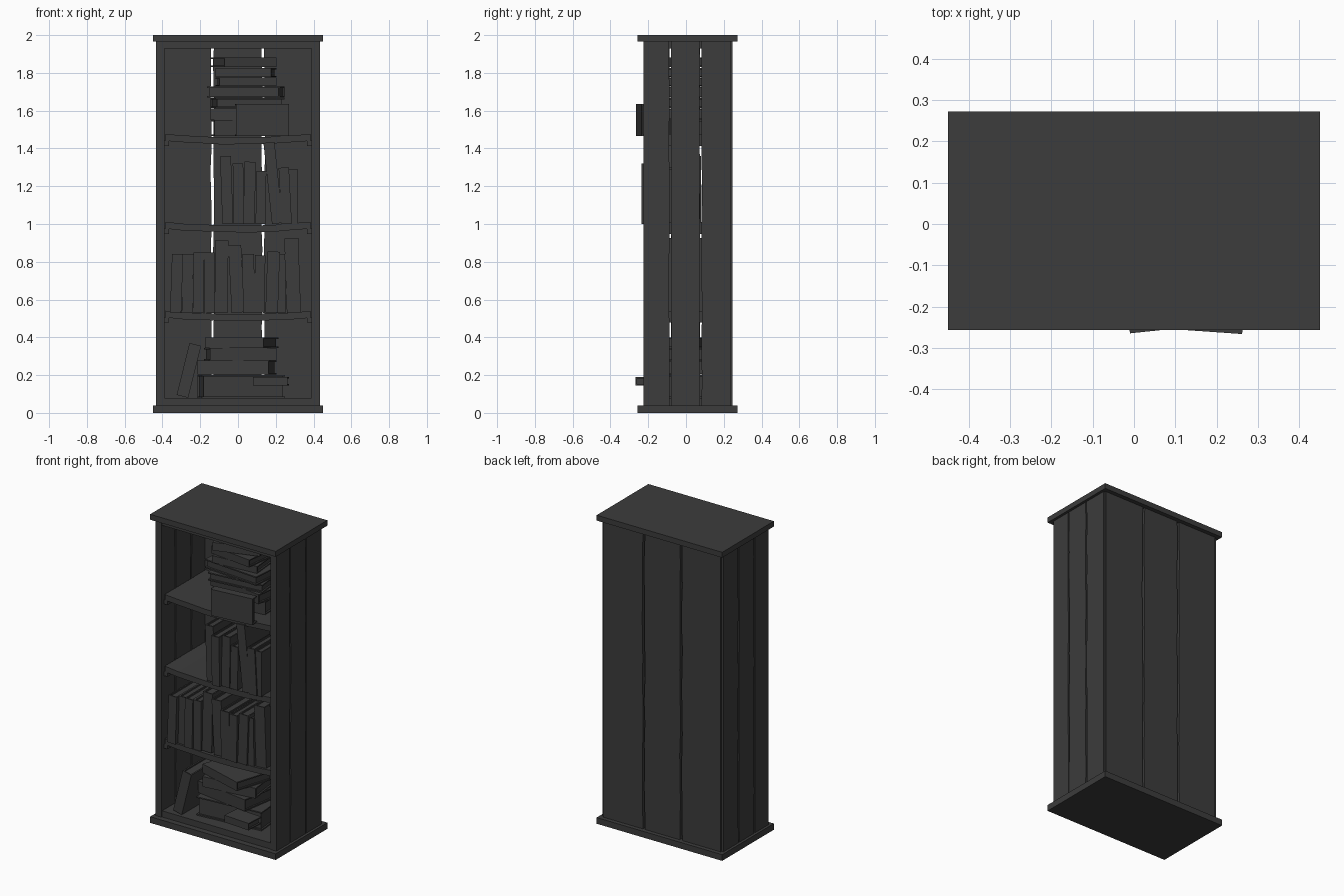
import bpy, bmesh, math, random
from mathutils import Matrix, Vector

random.seed(4)
cube = bpy.data.objects.get("Cube")
if cube:
    bpy.data.objects.remove(cube, do_unlink=True)

# One dark colour for everything
dark = bpy.data.materials.new("charcoal")
dark.use_nodes = True
COLOUR = (0.045, 0.045, 0.045, 1)
dark.diffuse_color = COLOUR
dark.node_tree.nodes["Principled BSDF"].inputs["Base Color"].default_value = COLOUR


def add_box(bm, lo, hi):
    lo, hi = Vector(lo), Vector(hi)
    size = hi - lo
    bmesh.ops.create_cube(bm, size=1, matrix=Matrix.Translation((lo + hi) / 2)
                          @ Matrix.Diagonal((*size, 1)))


def finish(name, bm, matrix=None):
    bmesh.ops.recalc_face_normals(bm, faces=bm.faces)
    mesh = bpy.data.meshes.new(name)
    bm.to_mesh(mesh)
    bm.free()
    mesh.materials.append(dark)
    obj = bpy.data.objects.new(name, mesh)
    if matrix:
        obj.matrix_world = matrix
    bpy.context.collection.objects.link(obj)
    return obj


def box(name, lo, hi):
    bm = bmesh.new()
    add_box(bm, lo, hi)
    return finish(name, bm)


def slab(name, outline, axis, start, end):
    """Extrude an outline of 3D points along one axis."""
    bm = bmesh.new()
    verts = []
    for p in outline:
        p = list(p)
        p.insert(axis, start)
        verts.append(bm.verts.new(p))
    face = bm.faces.new(verts)
    move = Vector((0, 0, 0))
    move[axis] = end - start
    new = bmesh.ops.extrude_face_region(bm, geom=[face])["geom"]
    bmesh.ops.translate(bm, vec=move, verts=[v for v in new if isinstance(v, bmesh.types.BMVert)])
    return finish(name, bm)


def plank(name, a, b, axis, start, end, rough_a, rough_b, z0=0.04, z1=1.965):
    """Upright board whose split edges wander a little."""
    steps = 14
    heights = [z0 + (z1 - z0) * i / steps for i in range(steps + 1)]
    left = [(a + random.uniform(-1, 1) * rough_a, z) for z in heights]
    right = [(b + random.uniform(-1, 1) * rough_b, z) for z in heights]
    return slab(name, left + right[::-1], axis, start, end)


# Case: overhanging caps, floor and ceiling
box("base_board", (-0.45, -0.257, 0), (0.45, 0.272, 0.04))
box("top_board", (-0.45, -0.257, 1.965), (0.45, 0.272, 2))
box("floor_board", (-0.39, -0.22, 0.04), (0.39, 0.22, 0.08))
box("ceiling_board", (-0.39, -0.22, 1.93), (0.39, 0.22, 1.965))

# Three planks on each side and at the back, with gaps between
for side, word in ((1, "left"), (-1, "right")):
    x0, x1 = sorted((side * 0.39, side * 0.433))
    plank(f"{word}_front_plank", -0.225, -0.089, 0, x0, x1, 0, 0.002)
    plank(f"{word}_middle_plank", -0.079, 0.073, 0, x0, x1, 0.002, 0.002)
    plank(f"{word}_rear_plank", 0.083, 0.235, 0, x0, x1, 0.002, 0)
plank("back_right_plank", -0.42, -0.142, 1, 0.22, 0.245, 0, 0.004)
plank("back_middle_plank", -0.129, 0.126, 1, 0.22, 0.245, 0.003, 0.004)
plank("back_left_plank", 0.139, 0.42, 1, 0.22, 0.245, 0.004, 0)

# Sagging shelves on cleats
for level, top in (("lower", 0.54), ("middle", 1.01), ("upper", 1.475)):
    xs = [-0.385 + 0.77 * i / 8 for i in range(9)]
    sag = [-0.017 * (1 - (x / 0.385) ** 2) + random.uniform(-1, 1) * 0.002 for x in xs]
    under = [(x, top - 0.036 + s) for x, s in zip(xs, sag)]
    over = [(x, top + s) for x, s in zip(xs, sag)]
    slab(f"{level}_shelf", under + over[::-1], 1, -0.2, 0.22)
    for side, word in ((1, "left"), (-1, "right")):
        x0, x1 = sorted((side * 0.365, side * 0.39))
        box(f"{level}_{word}_cleat", (x0, -0.2, top - 0.062), (x1, 0.2, top - 0.034))


def book(name, thick, tall, deep, matrix):
    """Covers, spine and recessed pages; spine faces -y, thickness runs along x."""
    t, h, d, c = thick / 2, tall / 2, deep / 2, min(0.008, thick * 0.15)
    bm = bmesh.new()
    add_box(bm, (-t, -d, -h), (-t + c, d, h))
    add_box(bm, (t - c, -d, -h), (t, d, h))
    add_box(bm, (-t + c, -d, -h), (t - c, -d + c, h))
    add_box(bm, (-t + c, -d + c, -h + 0.01), (t - c, d - 0.012, h - 0.01))
    return finish(name, bm, matrix)


def standing(name, x0, x1, z0, z1, front, deep, lean=0):
    """Upright book filling x0..x1; lean in degrees, positive tips toward +x."""
    a = math.radians(lean)
    span, rise = x1 - x0, z1 - z0
    s, c = abs(math.sin(a)), math.cos(a)
    tall = (rise * c - span * s) / (c * c - s * s)
    thick = (span * c - rise * s) / (c * c - s * s)
    place = Matrix.Translation(((x0 + x1) / 2, front + deep / 2, (z0 + z1) / 2))
    book(name, thick, tall, deep, place @ Matrix.Rotation(a, 4, "Y"))


def lying(name, x0, x1, z0, z1, y, deep, yaw=0, flip=False):
    """Flat book filling x0..x1, turned by yaw; flip shows the page edge in front."""
    a = math.radians(yaw)
    tall = (x1 - x0 - deep * abs(math.sin(a))) / math.cos(a)
    place = Matrix.Translation(((x0 + x1) / 2, y, (z0 + z1) / 2))
    turn = Matrix.Rotation(a + (math.pi if flip else 0), 4, "Z")
    book(name, z1 - z0, tall, deep, place @ turn @ Matrix.Rotation(math.pi / 2, 4, "Y"))


# Middle shelf row: x0, x1, top, lean
row = [(-0.095, -0.025, 1.36, -2), (-0.028, 0.033, 1.32, -1), (0.03, 0.094, 1.33, 1),
       (0.093, 0.15, 1.28, 1), (0.135, 0.238, 1.435, -6), (0.215, 0.285, 1.3, -3),
       (0.265, 0.315, 1.29, 0)]
for i, (x0, x1, top, lean) in enumerate(row):
    standing(f"middle_shelf_book_{i + 1}", x0, x1, 1.0, top,
             -0.24 + random.uniform(0, 0.04), 0.28, lean)

# Lower shelf row
row = [(-0.36, -0.29, 0.84, 2), (-0.298, -0.235, 0.84, 1), (-0.24, -0.178, 0.85, 1),
       (-0.178, -0.125, 0.85, 0), (-0.125, -0.05, 0.915, 1), (-0.052, 0.035, 0.89, -3),
       (0.022, 0.09, 0.84, -1), (0.085, 0.145, 0.835, 1), (0.145, 0.222, 0.855, 2),
       (0.198, 0.255, 0.84, -1), (0.245, 0.333, 0.925, -2)]
for i, (x0, x1, top, lean) in enumerate(row):
    standing(f"lower_shelf_book_{i + 1}", x0, x1, 0.53, top,
             -0.225 + random.uniform(0, 0.04), 0.27, lean)

# Upper shelf stack: x0, x1, bottom, top, y, yaw, flipped
stack = [(-0.14, 0.25, 1.465, 1.55, 0.03, 4, False), (-0.145, 0.27, 1.55, 1.612, 0.02, -8, False),
         (-0.145, 0.245, 1.614, 1.667, 0, 6, True), (-0.165, 0.245, 1.67, 1.728, 0, -5, True),
         (-0.12, 0.205, 1.73, 1.775, 0.01, 5, False), (-0.12, 0.205, 1.777, 1.825, 0, -7, False),
         (-0.145, 0.205, 1.83, 1.882, 0, 18, False)]
for i, (x0, x1, z0, z1, y, yaw, flip) in enumerate(stack):
    lying(f"upper_stack_book_{i + 1}", x0, x1, z0, z1, y, 0.24, yaw, flip)
# Book propped upright against the stack
lying("upper_front_book", -0.015, 0.27, 1.465, 1.635, -0.225, 0.05, 6)

# Bottom stack
stack = [(-0.215, 0.25, 0.08, 0.2, 0.0, 5, True), (-0.215, 0.205, 0.202, 0.277, 0.0, -9, False),
         (-0.18, 0.205, 0.277, 0.343, 0.0, 7, False), (-0.175, 0.215, 0.343, 0.4, -0.03, -17, False)]
for i, (x0, x1, z0, z1, y, yaw, flip) in enumerate(stack):
    lying(f"bottom_stack_book_{i + 1}", x0, x1, z0, z1, y, 0.27, yaw, flip)
lying("bottom_front_book", 0.08, 0.27, 0.145, 0.19, -0.2, 0.12, -4)
standing("bottom_leaning_book", -0.325, -0.195, 0.08, 0.37, -0.2, 0.25, 14)
